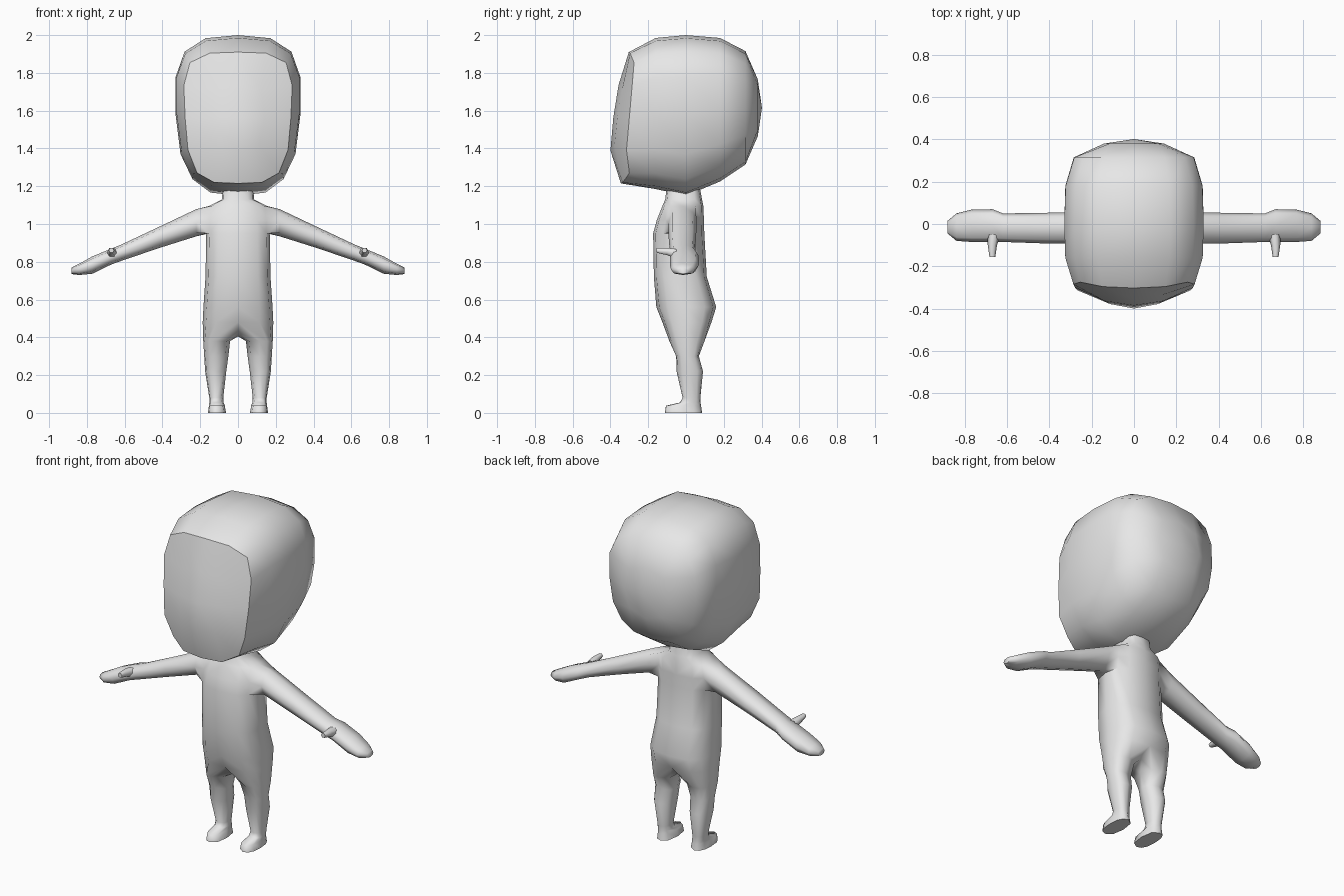
import bpy, bmesh, math

cube = bpy.data.objects.get("Cube")
if cube:
    bpy.data.objects.remove(cube, do_unlink=True)

grey = bpy.data.materials.new("plain_grey")
grey.use_nodes = True
grey.diffuse_color = (0.8, 0.8, 0.8, 1)
grey.node_tree.nodes["Principled BSDF"].inputs["Base Color"].default_value = (0.8, 0.8, 0.8, 1)


def spow(v, p):
    return math.copysign(abs(v) ** p, v)


def oval(angle, p):
    a = math.radians(angle)
    return spow(round(math.cos(a), 6), p), spow(round(math.sin(a), 6), p)


def bridge(bm, a, b, closed=True):
    n = len(a)
    for i in range(n if closed else n - 1):
        j = (i + 1) % n
        bm.faces.new((a[i], a[j], b[j], b[i]))


def loft(bm, start, rings):
    """Continue from a vertex loop through rings of points and cap the end."""
    for ring in rings:
        new = [bm.verts.new(p) for p in ring]
        if start:
            bridge(bm, start, new)
        start = new
    bm.faces.new(start)


def finish(bm, name, sharp_angle):
    bmesh.ops.recalc_face_normals(bm, faces=bm.faces)
    for f in bm.faces:
        f.smooth = True
    for e in bm.edges:
        if e.calc_face_angle(0) > math.radians(sharp_angle):
            e.smooth = False
    mesh = bpy.data.meshes.new(name)
    bm.to_mesh(mesh)
    bm.free()
    mesh.materials.append(grey)
    obj = bpy.data.objects.new(name, mesh)
    bpy.context.collection.objects.link(obj)
    return obj


# Head: a gridded cube shaped slice by slice from face to back
# slice: y, half width, top, bottom, squareness
SLICES = [(-0.29, 0.28, 1.91, 1.215, 4), (-0.16, 0.325, 1.985, 1.185, 3),
          (0.0, 0.33, 2.0, 1.15, 3), (0.18, 0.325, 1.985, 1.225, 2.9),
          (0.315, 0.285, 1.915, 1.315, 2.8)]
FACE_EDGE = [-0.30, -0.315, -0.30, -0.285, -0.275]
FACE_BULGE = [0.045, 0.085, 0.085, 0.072, 0.028]

bm = bmesh.new()
bmesh.ops.create_cube(bm, size=2)
bmesh.ops.subdivide_edges(bm, edges=bm.edges[:], cuts=3, use_grid_fill=True)
for f in bm.faces:
    f.select = f.calc_center_median().y < -0.99
rim = [e for e in bm.edges if sum(f.select for f in e.link_faces) == 1]
for v in bm.verts:
    u, d, w = v.co
    y, half, top, bottom, n = SLICES[round((d + 1) * 2)]
    m = max(abs(u), abs(w))
    s = m / (abs(u) ** n + abs(w) ** n) ** (1 / n) if m else 0
    row = round((w + 1) * 2)
    if d < -0.9:
        y = FACE_EDGE[row] - FACE_BULGE[row] * (1 - u * u)
    elif d > 0.9:
        y += 0.087 * (1 - m * m)
    v.co = (half * u * s * (1 + 0.08 * w), y,
            (top + bottom) / 2 + (top - bottom) / 2 * w * s)
for e in rim:
    e.smooth = False
finish(bm, "head", 85)

# Body: one half, mirrored
bm = bmesh.new()

# Torso half rings, front centre round to back centre: z, half width, front, back
TORSO = [(1.21, 0.08, -0.10, 0.07), (1.13, 0.085, -0.11, 0.085),
         (1.095, 0.155, -0.125, 0.092), (1.02, 0.165, -0.155, 0.095),
         (0.95, 0.168, -0.174, 0.097), (0.72, 0.172, -0.17, 0.11),
         (0.56, 0.183, -0.157, 0.16), (0.48, 0.187, -0.125, 0.135)]
rows = []
for z, half, front, back in TORSO:
    row = []
    for angle in range(-90, 91, 30):
        cx, cy = oval(angle, 0.7)
        row.append(bm.verts.new((half * cx, (front + back) / 2 + (back - front) / 2 * cy, z)))
    rows.append(row)
for a, b in zip(rows, rows[1:]):
    bridge(bm, a, b, closed=False)

# Arm and hand, grown out of an opening in the torso side
centre = rows[3][3]
top, mid, low = rows[2], rows[3], rows[4]
bmesh.ops.delete(bm, geom=[centre], context='VERTS')
opening = [top[2], top[3], top[4], mid[4], low[4], low[3], low[2], mid[2]]
# x, centre z, half height, front, back
ARM = [(0.22, 1.007, 0.072, -0.092, 0.057), (0.42, 0.928, 0.056, -0.092, 0.053),
       (0.62, 0.847, 0.043, -0.085, 0.05), (0.67, 0.828, 0.042, -0.085, 0.07),
       (0.77, 0.783, 0.046, -0.085, 0.068), (0.84, 0.76, 0.03, -0.08, 0.05),
       (0.882, 0.752, 0.017, -0.045, 0.015)]
arm_rings = []
for x, zc, hz, front, back in ARM:
    ring = []
    for k in range(8):
        cy, cz = oval(135 - 45 * k, 0.85)
        ring.append((x, (front + back) / 2 + (back - front) / 2 * cy, zc + hz * cz))
    arm_rings.append(ring)
loft(bm, opening, arm_rings)

# Thumb
THUMB = [(-0.05, 0.663, 0.842, 0.03), (-0.10, 0.67, 0.854, 0.022), (-0.155, 0.67, 0.86, 0.014)]
loft(bm, None, [[(x + r * math.cos(k * math.pi / 3), y, z + r * math.sin(k * math.pi / 3))
                 for k in range(6)] for y, x, z, r in THUMB])

# Leg and foot, closing the half ring through the crotch
crotch = [bm.verts.new((0, y, z)) for y, z in ((0.065, 0.425), (0.0, 0.405), (-0.06, 0.425))]
LEG_ANGLES = list(range(-90, 91, 30)) + [135, 180, 225]
# z, centre x, half width, front, back
LEG = [(0.38, 0.113, 0.071, -0.088, 0.098), (0.30, 0.115, 0.064, -0.052, 0.068),
       (0.22, 0.118, 0.056, -0.05, 0.09), (0.08, 0.115, 0.037, -0.018, 0.076),
       (0.055, 0.114, 0.038, -0.032, 0.076), (0.038, 0.112, 0.042, -0.106, 0.08),
       (0.0, 0.111, 0.048, -0.112, 0.085)]
leg_rings = []
for z, xc, half, front, back in LEG:
    ring = []
    for angle in LEG_ANGLES:
        cx, cy = oval(angle, 0.8)
        ring.append((xc + half * cx, (front + back) / 2 + (back - front) / 2 * cy, z))
    leg_rings.append(ring)
loft(bm, rows[-1] + crotch, leg_rings)

body = finish(bm, "body", 75)
mirror = body.modifiers.new("mirror", 'MIRROR')
mirror.use_axis[0] = True
mirror.merge_threshold = 0.001
